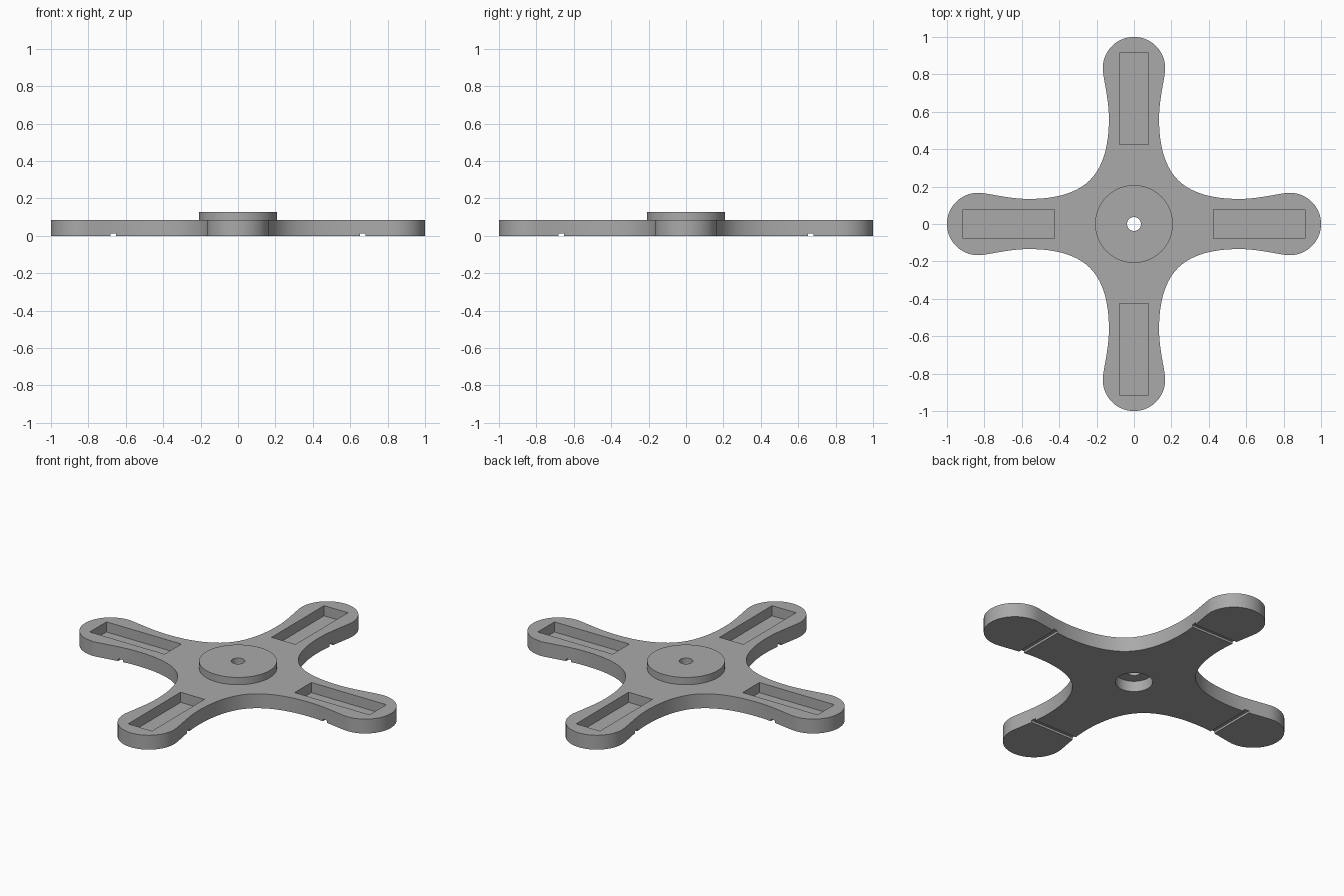
import bpy, bmesh, math
from mathutils import Vector, Matrix
from mathutils.geometry import interpolate_bezier

cube = bpy.data.objects.get("Cube")
if cube:
    bpy.data.objects.remove(cube)

THICK = 0.085
TOP = 0.128
CAP_R = 0.167

grey = bpy.data.materials.new("plain grey")
grey.use_nodes = True
grey.diffuse_color = (0.4, 0.4, 0.4, 1)
grey.node_tree.nodes["Principled BSDF"].inputs["Base Color"].default_value = grey.diffuse_color


def make_object(name, bm):
    bmesh.ops.recalc_face_normals(bm, faces=bm.faces)
    mesh = bpy.data.meshes.new(name)
    bm.to_mesh(mesh)
    bm.free()
    mesh.materials.append(grey)
    ob = bpy.data.objects.new(name, mesh)
    bpy.context.collection.objects.link(ob)
    return ob


def prism(name, points, z0, z1):
    bm = bmesh.new()
    face = bm.faces.new([bm.verts.new((p[0], p[1], z0)) for p in points])
    side = bmesh.ops.extrude_face_region(bm, geom=[face])["geom"]
    verts = [v for v in side if isinstance(v, bmesh.types.BMVert)]
    bmesh.ops.translate(bm, verts=verts, vec=(0, 0, z1 - z0))
    return make_object(name, bm)


def disc(name, radius, z0, z1, n=96):
    ring = [(radius * math.cos(a), radius * math.sin(a))
            for a in (math.tau * i / n for i in range(n))]
    return prism(name, ring, z0, z1)


def combine(target, tool, operation):
    mod = target.modifiers.new(tool.name, "BOOLEAN")
    mod.object, mod.operation, mod.solver = tool, operation, "EXACT"
    bpy.context.view_layer.objects.active = target
    bpy.ops.object.modifier_apply(modifier=mod.name)
    bpy.data.objects.remove(tool)


# Half of one arm's edge: inner corner, waist, then rounded tip
def bezier(*pts, n=16):
    return interpolate_bezier(*[Vector((x, y, 0)) for x, y in pts], n)


start = -0.13
join = (CAP_R * math.cos(start), 1 - CAP_R + CAP_R * math.sin(start))
half = bezier((0.235, 0.235), (0.17, 0.30), (0.134, 0.41), (0.134, 0.56))
half += bezier((0.134, 0.56), (0.134, 0.65), (0.152, 0.72), join)[1:]
steps = 24
for i in range(1, steps + 1):
    a = start + (math.pi / 2 - start) * i / steps
    half.append(Vector((CAP_R * math.cos(a), 1 - CAP_R + CAP_R * math.sin(a), 0)))

# Mirror the half edge into an arm and repeat it four times
arm = half + [Vector((-p.x, p.y, 0)) for p in reversed(half[1:-1])]
outline = []
for k in range(4):
    outline += [Matrix.Rotation(k * math.pi / 2, 3, "Z") @ p for p in arm]

base = prism("cross_base", outline, 0, THICK)

# Raised hub, stepped centre bore
combine(base, disc("hub", 0.208, 0.04, TOP), "UNION")
combine(base, disc("lower_bore", 0.1, -0.1, 0.063), "DIFFERENCE")
combine(base, disc("centre_hole", 0.037, -0.1, 0.2, 48), "DIFFERENCE")

# Top pocket and underside cross groove in each arm
for k in range(4):
    turn = Matrix.Rotation(k * math.pi / 2, 3, "Z")

    def box(name, x0, x1, y, z0, z1):
        corners = [(x0, -y, 0), (x1, -y, 0), (x1, y, 0), (x0, y, 0)]
        return prism(name, [turn @ Vector(c) for c in corners], z0, z1)

    combine(base, box("pocket", 0.425, 0.915, 0.078, 0.025, 0.2), "DIFFERENCE")
    combine(base, box("groove", 0.653, 0.683, 0.25, -0.1, 0.013), "DIFFERENCE")

# Smooth the curved walls, keep rims crisp
bpy.ops.object.select_all(action="DESELECT")
base.select_set(True)
bpy.context.view_layer.objects.active = base
bpy.ops.object.shade_smooth_by_angle(angle=math.radians(30))
